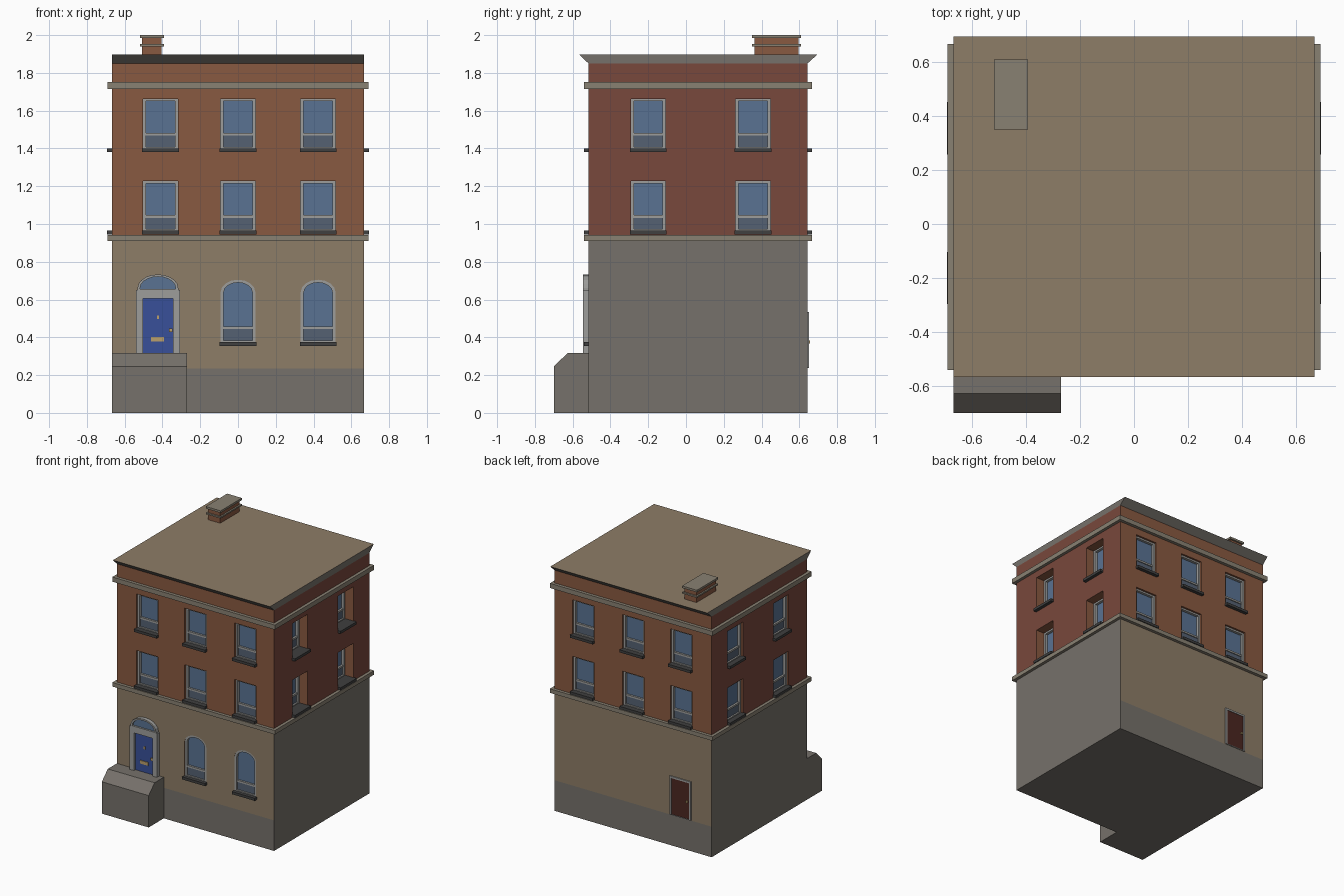
import bpy, bmesh
from math import radians, sin, cos, pi
from mathutils import Matrix, Vector

if "Cube" in bpy.data.objects:
    bpy.data.objects.remove(bpy.data.objects["Cube"])


def mat(name, r, g, b):
    m = bpy.data.materials.new(name)
    m.diffuse_color = (r, g, b, 1)
    m.use_nodes = True
    m.node_tree.nodes["Principled BSDF"].inputs["Base Color"].default_value = m.diffuse_color
    return m


BRICK = mat("brick", .25, .10, .052)
SIDE_BRICK = mat("side_brick", .19, .065, .045)
TAN = mat("render_tan", .27, .205, .135)
GREY = mat("stone_grey", .18, .165, .145)
TRIM = mat("trim_stone", .25, .22, .17)
FRAME = mat("frame_grey", .34, .34, .33)
GLASS = mat("glass", .10, .17, .29)
LOW_GLASS = mat("lower_glass", .09, .12, .17)
SILL = mat("sill_dark", .05, .05, .05)
BLUE = mat("door_blue", .04, .08, .32)
BROWN = mat("door_brown", .07, .02, .015)
BRASS = mat("brass", .5, .35, .15)


def prism(bm, pts, a, b, m=0, axis="y"):
    """Extrude a 2D outline from a to b along y (xz outline) or x (yz outline)."""
    put = (lambda p, t: (p[0], t, p[1])) if axis == "y" else (lambda p, t: (t, p[0], p[1]))
    v0 = [bm.verts.new(put(p, a)) for p in pts]
    v1 = [bm.verts.new(put(p, b)) for p in pts]
    n = len(pts)
    faces = [bm.faces.new(v0), bm.faces.new(v1[::-1])]
    for i in range(n):
        j = (i + 1) % n
        faces.append(bm.faces.new((v0[i], v1[i], v1[j], v0[j])))
    for f in faces:
        f.material_index = m
    return v0 + v1


def box(bm, x0, x1, y0, y1, z0, z1, m=0):
    return prism(bm, [(x0, z0), (x1, z0), (x1, z1), (x0, z1)], y0, y1, m)


def ring(bm, outer, inner, a, b, m=0):
    """Frame between two outlines with the same number of points."""
    loops = [[bm.verts.new((x, t, z)) for x, z in o]
             for o, t in ((outer, a), (inner, a), (inner, b), (outer, b))]
    n = len(outer)
    for k in range(4):
        p, q = loops[k], loops[(k + 1) % 4]
        for i in range(n):
            j = (i + 1) % n
            bm.faces.new((p[i], p[j], q[j], q[i])).material_index = m


def mesh(name, bm, mats):
    bmesh.ops.recalc_face_normals(bm, faces=bm.faces[:])
    me = bpy.data.meshes.new(name)
    bm.to_mesh(me)
    bm.free()
    for m in mats:
        me.materials.append(m)
    return me


def add(name, me, loc=(0, 0, 0), rot=0):
    ob = bpy.data.objects.new(name, me)
    ob.location = loc
    ob.rotation_euler.z = radians(rot)
    bpy.context.collection.objects.link(ob)
    return ob


def rect(w, z0, z1):
    return [(-w, z0), (w, z0), (w, z1), (-w, z1)]


def arch(w, z0, spring, rise, n=8):
    return [(-w, z0), (w, z0)] + [(w * cos(pi * i / n), spring + rise * sin(pi * i / n))
                                  for i in range(n + 1)]


# window shapes: outer outline, opening outline
RECT = rect(.092, .015, .283), rect(.076, .028, .270)
ARCH = arch(.092, .015, .285, .065), arch(.076, .028, .282, .053)


def window_mesh(name, shape, d):
    """Window facing -y, wall surface at y = 0, frame set back by d."""
    outer, inner = shape
    bm = bmesh.new()
    ring(bm, outer, inner, d, d + .035, 0)
    prism(bm, inner, d + .02, d + .03, 1)                       # upper glass
    box(bm, -.076, .076, d + .012, d + .02, .028, .09, 2)       # lower sash
    box(bm, -.076, .076, d + .005, d + .02, .088, .102, 0)      # meeting rail
    box(bm, -.097, .097, -.025, d if d > 0 else .01, 0, .02, 3)  # sill
    return mesh(name, bm, (FRAME, GLASS, LOW_GLASS, SILL))


Y0, Y1, X = -.516, .643, .668
SHALLOW, DEEP = .015, .07
flat_win = window_mesh("window", RECT, SHALLOW)
deep_win = window_mesh("deep_window", RECT, DEEP)
arch_win = window_mesh("arched_window", ARCH, .002)

# window positions: (name, mesh, outline, depth, location, rotation)
wins = []
for z in (.945, 1.38):
    for x in (-.41, 0, .424):
        wins.append(("front_window", flat_win, RECT, SHALLOW, (x, Y0, z), 0))
        wins.append(("back_window", flat_win, RECT, SHALLOW, (x, Y1, z), 180))
    for y in (-.2, .355):
        wins.append(("right_window", deep_win, RECT, DEEP, (X, y, z), 90))
        wins.append(("left_window", flat_win, RECT, SHALLOW, (-X, y, z), -90))
for x in (0, .424):
    wins.append(("arched_window", arch_win, ARCH, .002, (x, Y0, .355), 0))

cut = bmesh.new()
for name, me, shape, d, loc, rot in wins:
    add(name, me, loc, rot)
    vs = prism(cut, shape[0], -.05, d + .03)
    M = Matrix.Translation(Vector(loc)) @ Matrix.Rotation(radians(rot), 4, "Z")
    bmesh.ops.transform(cut, matrix=M, verts=vs)
cutter = add("window_cutter", mesh("window_cutter", cut, (BRICK,)))
cutter.hide_render = True
cutter.hide_viewport = False
cutter.display_type = "WIRE"

# main building: side profile with flared eaves front and back
bm = bmesh.new()
prism(bm, [(Y0, 0), (Y1, 0), (Y1, 1.85), (.695, 1.897), (-.566, 1.897), (Y0, 1.85)],
      -X, X, 0, "x")
for z in (.235, .925, 1.85):
    bmesh.ops.bisect_plane(bm, geom=bm.verts[:] + bm.edges[:] + bm.faces[:],
                           plane_co=(0, 0, z), plane_no=(0, 0, 1))
bm.normal_update()
for f in bm.faces:
    z, side = f.calc_center_median().z, abs(f.normal.x) > .5
    if z < .235 or z > 1.85:
        f.material_index = 2 if z > 1.89 else 3
    elif z < .925:
        f.material_index = 3 if side else 2
    else:
        f.material_index = 1 if side else 0
body = add("building_body", mesh("building_body", bm, (BRICK, SIDE_BRICK, TAN, GREY)))
mod = body.modifiers.new("window_openings", "BOOLEAN")
mod.object = cutter
mod.operation = "DIFFERENCE"
mod.solver = "EXACT"

# string courses
for name, z0, z1 in (("lower_band", .91, .941), ("upper_band", 1.716, 1.752)):
    bm = bmesh.new()
    ring(bm, rect(.691, z0, z1), rect(.66, z0 + .001, z1 - .001), -.54, .667)
    bm.clear()
    box(bm, -.691, .691, -.54, .667, z0, z1)
    add(name, mesh(name, bm, (TRIM,)))

# chimney with two projecting courses
bm = bmesh.new()
box(bm, -.507, -.405, .362, .596, 1.89, 1.99, 0)
for z0, z1 in ((1.941, 1.952), (1.984, 2.0)):
    box(bm, -.519, -.393, .35, .609, z0, z1, 1)
add("chimney", mesh("chimney", bm, (BRICK, TRIM)))

# entrance block with chamfered front edge
bm = bmesh.new()
prism(bm, [(-.70, 0), (Y0 + .01, 0), (Y0 + .01, .316), (-.628, .316), (-.70, .245)],
      -X, -.27, 0, "x")
add("entrance_block", mesh("entrance_block", bm, (GREY,)))

# front door: posts, lintel, fanlight, leaf, fittings
bm = bmesh.new()
for x0, x1 in ((-.117, -.08), (.08, .117)):
    box(bm, x0, x1, -.03, .01, 0, .335, 0)
box(bm, -.08, .08, -.03, .01, .29, .335, 0)
fan_out, fan_in = arch(.108, .335, .345, .072, 10), arch(.094, .341, .345, .06, 10)
ring(bm, fan_out, fan_in, -.03, .01, 0)
prism(bm, fan_in, -.016, .01, 1)
box(bm, -.08, .08, -.012, .01, 0, .29, 2)
box(bm, -.036, .033, -.017, -.01, .061, .086, 3)
box(bm, .058, .076, -.026, -.01, .112, .13, 3)
box(bm, -.006, .006, -.018, -.01, .18, .2, 3)
add("front_door", mesh("front_door", bm, (FRAME, GLASS, BLUE, BRASS)), (-.424, Y0, .316))

# back door
bm = bmesh.new()
ring(bm, rect(.09, 0, .297), rect(.076, .004, .283), -.008, .01, 0)
box(bm, -.076, .076, -.004, .01, .004, .283, 1)
box(bm, .052, .066, -.014, 0, .13, .144, 2)
add("back_door", mesh("back_door", bm, (FRAME, BROWN, BRASS)), (-.405, Y1, .238), 180)
